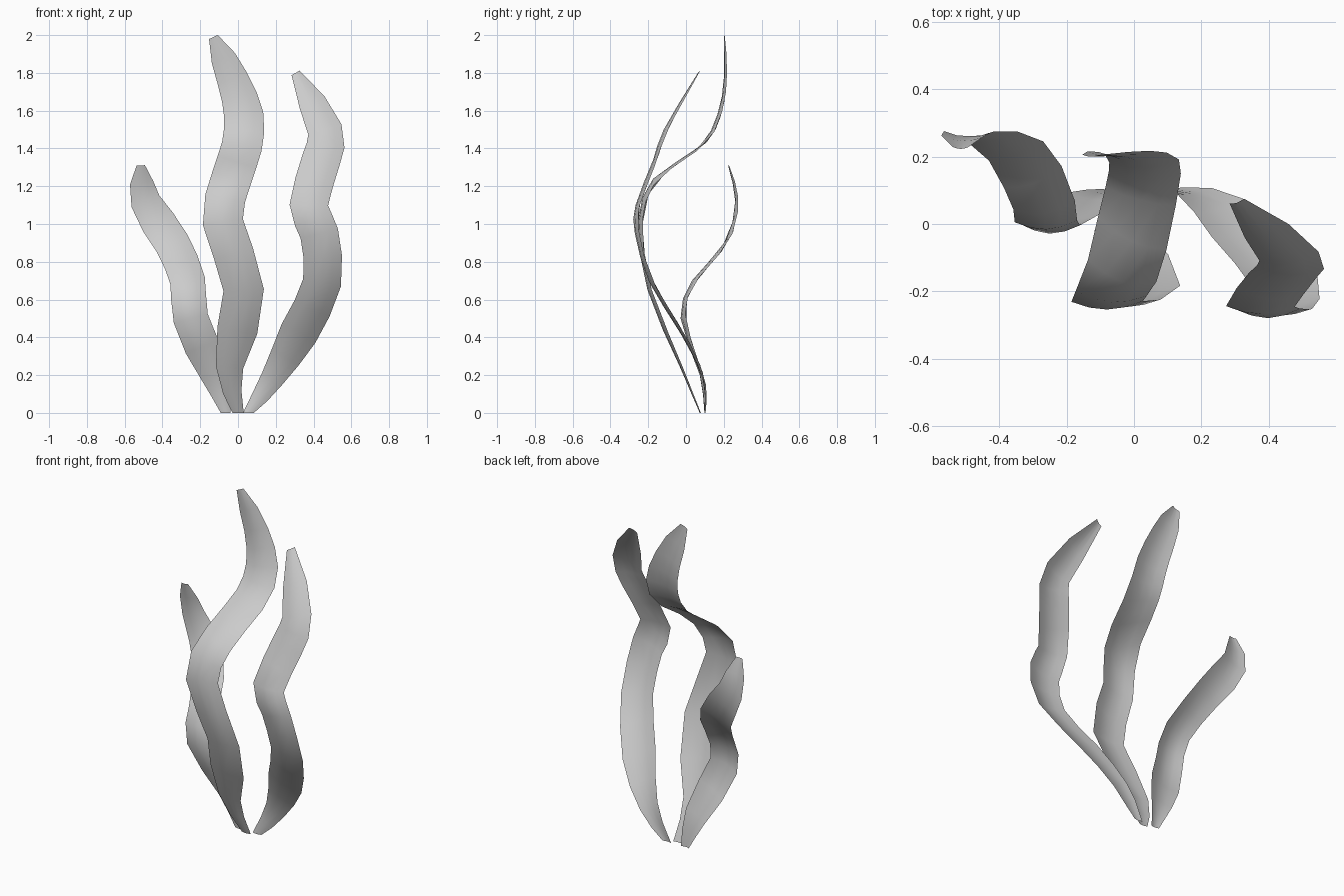
import bpy, bmesh
from mathutils import Vector

if "Cube" in bpy.data.objects:
    bpy.data.objects.remove(bpy.data.objects["Cube"])

COLS = (-1, -.5, 0, .5, 1)   # positions across a blade
BOW = 0.022                  # how far the edges cup backwards
STEPS = 2                    # rows per path span


def smooth_path(pts):
    """Catmull-Rom curve through the points."""
    p = [Vector(q) for q in pts]
    p = [2 * p[0] - p[1]] + p + [2 * p[-1] - p[-2]]
    out = []
    for i in range(1, len(p) - 2):
        a, b, c, d = p[i - 1:i + 3]
        for k in range(STEPS):
            t = k / STEPS
            out.append(.5 * (2 * b + (c - a) * t + (2 * a - 5 * b + 4 * c - d) * t * t
                             + (3 * b - a - 3 * c + d) * t ** 3))
    return out + [p[-2]]


def depth_at(path, z):
    """Depth of the blade at height z, following its side profile."""
    for a, b in zip(path, path[1:]):
        if z <= b.z:
            break
    t = max(0, min(1.2, (z - a.z) / (b.z - a.z)))
    return a.y + (b.y - a.y) * t


def make_blade(name, width, pts):
    path = smooth_path(pts)
    top = path[-1].z
    bm = bmesh.new()
    rows = []
    for i, p in enumerate(path):
        # narrow root, even middle, rounded tip
        t = p.z / top
        w = width * min(1, .28 + .72 * t / .22, .24 + .76 * (max(0, 1 - t) / .22) ** .5)
        d = path[min(i + 1, len(path) - 1)] - path[max(i - 1, 0)]
        along = Vector((d.x, d.z)).normalized() if i else Vector((0, 1))
        side = Vector((along.y, -along.x)) * w
        row = []
        for c in COLS:
            z = min(2, max(0, p.z + side.y * c))
            y = depth_at(path, z) + BOW * (c * c - .4) * w / width
            row.append(bm.verts.new((p.x + side.x * c, y, z)))
        rows.append(row)
    for r, s in zip(rows, rows[1:]):
        for j in range(len(COLS) - 1):
            bm.faces.new((r[j], r[j + 1], s[j + 1], s[j])).smooth = True
    mesh = bpy.data.meshes.new(name)
    bm.to_mesh(mesh)
    bm.free()
    bpy.context.collection.objects.link(bpy.data.objects.new(name, mesh))


# Tall middle blade
make_blade("middle_blade", .107, [
    (0, .075, 0), (-.045, -.025, .24), (.03, -.195, .65), (-.08, -.245, 1.01),
    (-.035, -.165, 1.24), (.02, .08, 1.41), (.03, .175, 1.58), (-.03, .207, 1.77),
    (-.13, .202, 1.99)])

# Short left blade
make_blade("left_blade", .093, [
    (-.065, .1, 0), (-.125, .08, .2), (-.25, -.02, .5), (-.267, .04, .7),
    (-.35, .215, .9), (-.49, .268, 1.12), (-.515, .225, 1.31)])

# Right blade
make_blade("right_blade", .102, [
    (.055, .1, 0), (.18, .095, .18), (.32, -.02, .42), (.445, -.185, .69),
    (.43, -.262, .95), (.375, -.258, 1.1), (.44, -.165, 1.34), (.46, -.11, 1.5),
    (.305, .065, 1.8)])
